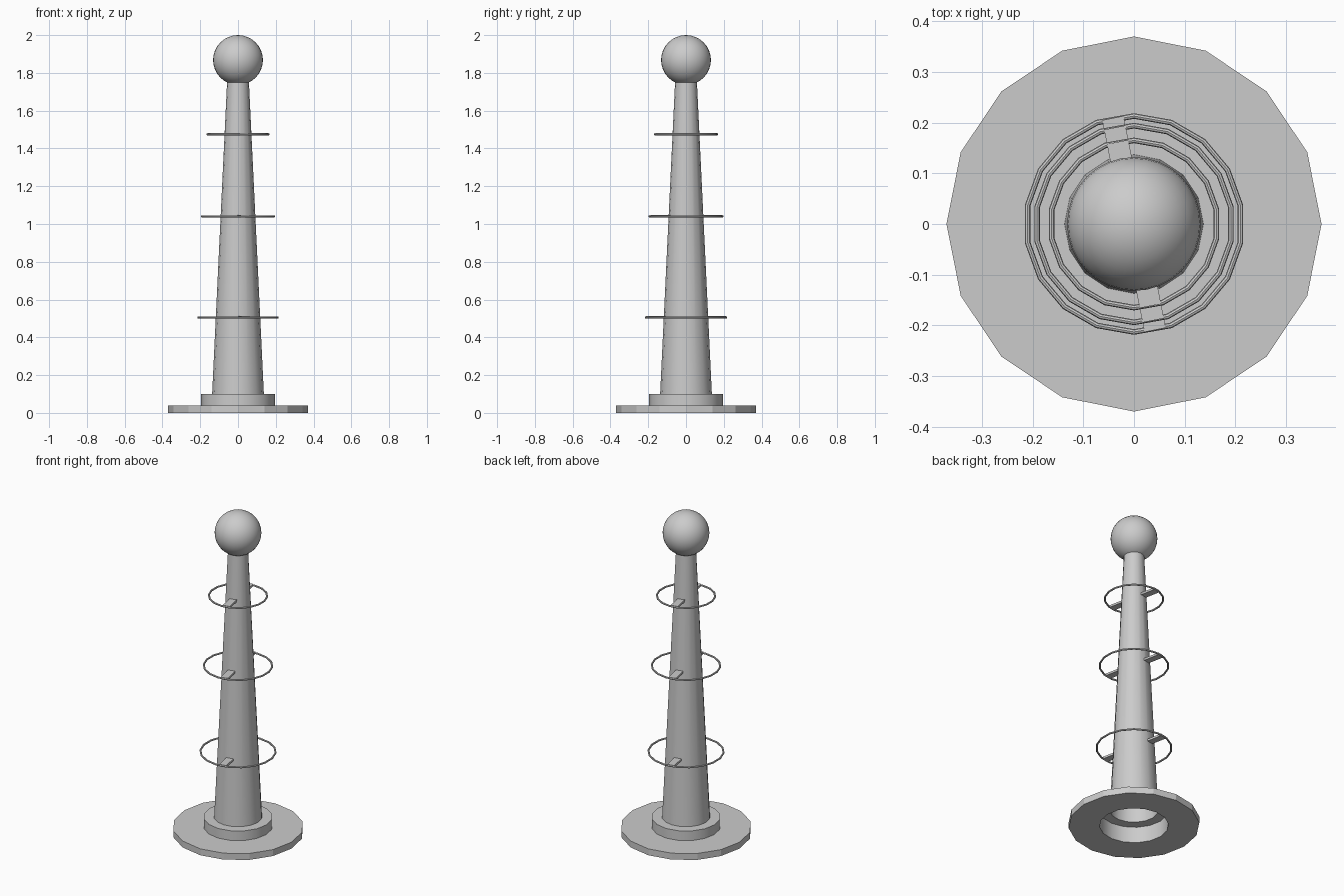
import bpy, bmesh
from math import pi, cos, sin, radians, hypot

if "Cube" in bpy.data.objects:
    bpy.data.objects.remove(bpy.data.objects["Cube"])


def finish(name, bm, smooth=True):
    bmesh.ops.recalc_face_normals(bm, faces=bm.faces)
    mesh = bpy.data.meshes.new(name)
    bm.to_mesh(mesh)
    bm.free()
    ob = bpy.data.objects.new(name, mesh)
    bpy.context.collection.objects.link(ob)
    if smooth:
        bpy.ops.object.select_all(action='DESELECT')
        ob.select_set(True)
        bpy.context.view_layer.objects.active = ob
        bpy.ops.object.shade_smooth_by_angle(angle=radians(35))
    return ob


def lathe(name, profile, sides, smooth=True, closed=False):
    """Revolve (radius, z) points about z; the shell is left open at its ends."""
    bm = bmesh.new()
    rings = [[bm.verts.new((r * cos(2 * pi * i / sides), r * sin(2 * pi * i / sides), z))
              for i in range(sides)] for r, z in profile]
    pairs = list(zip(rings, rings[1:]))
    if closed:
        pairs.append((rings[-1], rings[0]))
    for a, b in pairs:
        for i in range(sides):
            j = (i + 1) % sides
            bm.faces.new((a[i], a[j], b[j], b[i]))
    return finish(name, bm, smooth)


# Stepped foot and tapering column, hollow underneath
lathe("base_plate", [(0.195, 0), (0.37, 0), (0.37, 0.04), (0.195, 0.04)], 16, False)
lathe("collar", [(0.195, 0), (0.195, 0.1), (0.137, 0.1)], 16)
lathe("column", [(0.137, 0.1), (0.057, 1.77)], 16)

# Ball on top
bm = bmesh.new()
bmesh.ops.create_uvsphere(bm, u_segments=32, v_segments=16, radius=0.132)
bmesh.ops.translate(bm, verts=bm.verts, vec=(0, 0, 1.868))
finish("ball", bm)

# Thin hoops, each held by two flat struts on opposite sides
STRUT_ANGLE = radians(101.3)
for n, (z, major) in enumerate([(0.505, 0.213), (1.04, 0.194), (1.475, 0.165)], 1):
    minor = 0.0055
    tube = [(major + minor * cos(k * pi / 4), z + minor * sin(k * pi / 4)) for k in range(8)]
    hoop = lathe(f"hoop_{n}", tube, 18, closed=True)
    hoop.rotation_euler.z = pi / 18 * 9

    inner = 0.137 - (z - 0.1) * 0.048 - 0.008
    for side in range(2):
        bm = bmesh.new()
        bmesh.ops.create_cube(bm, size=1)
        bmesh.ops.scale(bm, verts=bm.verts, vec=(major - inner, 0.043, 0.013))
        bmesh.ops.translate(bm, verts=bm.verts, vec=((major + inner) / 2, 0, z + 0.001))
        strut = finish(f"hoop_{n}_strut_{side + 1}", bm, False)
        strut.rotation_euler.z = STRUT_ANGLE + side * pi
